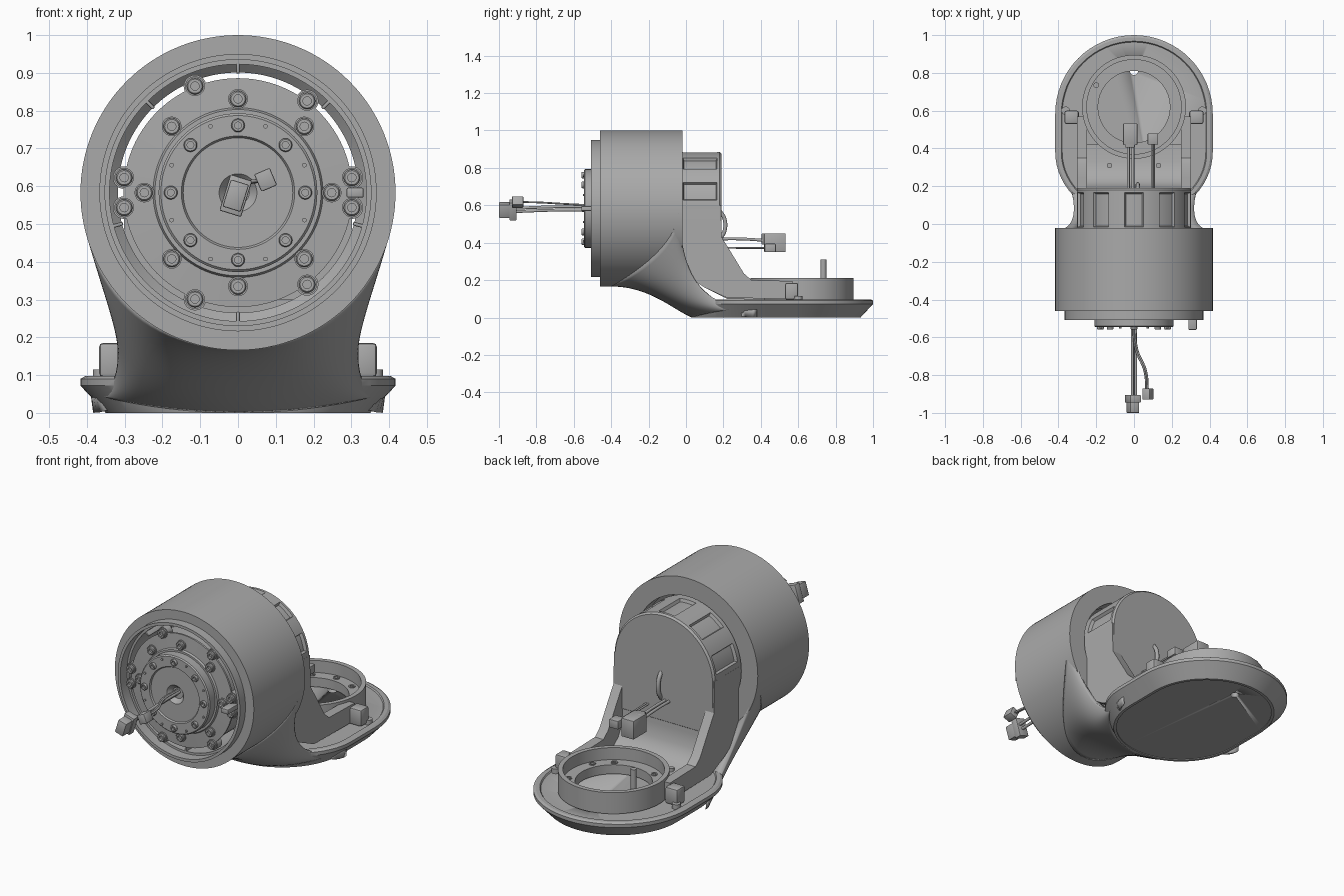
import bpy, bmesh
from math import sin, cos, pi, radians
from mathutils import Vector, Matrix

cube = bpy.data.objects.get("Cube")
if cube:
    bpy.data.objects.remove(cube)

grey = bpy.data.materials.new("satin grey")
grey.use_nodes = True
COLOUR = (0.4, 0.4, 0.4, 1)
grey.diffuse_color = COLOUR
grey.node_tree.nodes["Principled BSDF"].inputs["Base Color"].default_value = COLOUR

AXIS_Z = 0.583          # height of the drum axis
RING_Y = 0.62           # centre of the rear mounting ring


def finish(name, bm, angle=30):
    bmesh.ops.remove_doubles(bm, verts=bm.verts, dist=1e-5)
    bmesh.ops.recalc_face_normals(bm, faces=bm.faces)
    me = bpy.data.meshes.new(name)
    bm.to_mesh(me)
    bm.free()
    me.shade_smooth()
    me.set_sharp_from_angle(angle=radians(angle))
    me.materials.append(grey)
    ob = bpy.data.objects.new(name, me)
    bpy.context.collection.objects.link(ob)
    return ob


def bridge(bm, loops, closed=True):
    """Skin rows of points with quads."""
    rows = [[bm.verts.new(p) for p in loop] for loop in loops]
    n = len(rows[0])
    for a, b in zip(rows, rows[1:]):
        for i in range(n if closed else n - 1):
            j = (i + 1) % n
            bm.faces.new((a[i], a[j], b[j], b[i]))
    return rows


def lathe(name, profile, centre, axis="Y", segs=64, closed=True):
    """Spin (radius, height) points; heights run along the axis."""
    bm = bmesh.new()
    loops = []
    for r, h in profile + profile[:1] * closed:
        r = max(r, 1e-6)
        ring = [(r * cos(2 * pi * k / segs), r * sin(2 * pi * k / segs)) for k in range(segs)]
        loops.append([Vector((u, h, v) if axis == "Y" else (u, v, h)) + Vector(centre) for u, v in ring])
    bridge(bm, loops)
    return finish(name, bm)


def disc(name, r, h0, h1, centre, axis="Y", segs=64):
    return lathe(name, [(0, h0), (r, h0), (r, h1), (0, h1)], centre, axis, segs, False)


def box(name, centre, size, turn=0, axis="Y", bevel=0.004):
    bm = bmesh.new()
    bmesh.ops.create_cube(bm, size=1, matrix=Matrix.Translation(centre)
                          @ Matrix.Rotation(turn, 4, axis) @ Matrix.Diagonal((*size, 1)))
    bmesh.ops.bevel(bm, geom=bm.edges[:], offset=bevel, segments=2, affect="EDGES", profile=0.5)
    return finish(name, bm)


def slab(name, profile, x0, x1):
    """Extrude a (y, z) side profile from x0 to x1."""
    bm = bmesh.new()
    a, b = bridge(bm, [[(x, y, z) for y, z in profile] for x in (x0, x1)])
    bm.faces.new(a)
    bm.faces.new(b)
    return finish(name, bm)


def cable(name, points, r=0.008):
    cu = bpy.data.curves.new(name, "CURVE")
    cu.dimensions = "3D"
    cu.bevel_depth, cu.bevel_resolution, cu.use_fill_caps = r, 3, True
    sp = cu.splines.new("BEZIER")
    sp.bezier_points.add(len(points) - 1)
    for bp, p in zip(sp.bezier_points, points):
        bp.co = p
        bp.handle_left_type = bp.handle_right_type = "AUTO"
    cu.materials.append(grey)
    bpy.context.collection.objects.link(bpy.data.objects.new(name, cu))


hub = (0, 0, AXIS_Z)

# Drum housing with its thin front collar and rear lip
lathe("drum_housing", [(.417, -.46), (.417, -.02), (.318, -.02), (.318, -.1), (.34, -.12), (.34, -.45),
                       (.352, -.45), (.352, -.507), (.367, -.507), (.367, -.46)], hub, segs=128)

# Curved neck that flows from the drum down to the base
bm = bmesh.new()
rows = []
STEPS, SPAN = 24, 48
for i in range(STEPS + 1):
    t = i / STEPS
    w = ((1 - t) ** 3, 3 * t * (1 - t) ** 2, 3 * t * t * (1 - t), t ** 3)
    row = []
    for k in range(SPAN + 1):
        a = pi * (k / SPAN - 0.5)
        s, c = sin(a), cos(a)
        low = AXIS_Z - .417 * c
        path = (Vector((.417 * s, -.40 + .36 * s * s, low)),
                Vector((.33 * s if abs(s) > 1 else s * (.417 - .087 * s * s), -.2 * c * c - .02 * s * s, low - .28 * s * s)),
                Vector((s * (.32 - .06 * s * s), -.08 * c * c + .02 * s * s, .05)),
                Vector((.39 * s, .38 - .35 * c, .05 * s * s)))
        row.append(sum((p * f for p, f in zip(path, w)), Vector()))
    rows.append(row)
bridge(bm, rows, False)
neck = finish("neck_shell", bm, 40)
inward = neck.data.polygons[len(neck.data.polygons) // 2 + SPAN // 2].normal.z > 0
mod = neck.modifiers.new("thickness", "SOLIDIFY")
mod.thickness, mod.offset = .05, 1 if inward else -1


# Oval base with chamfered underside
def oval(rx, near, z, n=32):
    far = [(rx * cos(pi * k / n), .583 + rx * sin(pi * k / n), z) for k in range(n + 1)]
    return far + [(-rx * cos(pi * k / n), .38 - near * sin(pi * k / n), z) for k in range(n + 1)]


bm = bmesh.new()
rings = bridge(bm, [oval(*p) for p in ((.335, .335, .004), (.335, .335, 0), (.35, .35, 0), (.417, .36, .072),
                                      (.417, .36, .09), (.405, .35, .097), (.385, .33, .097), (.38, .325, .09))])
bm.faces.new(rings[0])
bm.faces.new(rings[-1])
base = finish("base_plate", bm)
cutter = disc("hole_cutter", .022, -.1, .2, (0, .81, 0), "Z", 24)
cutter.hide_render = True
cutter.display_type = "WIRE"
cutter.hide_set(True)
cut = base.modifiers.new("drain_hole", "BOOLEAN")
cut.object, cut.operation = cutter, "DIFFERENCE"

# Motor tub: arched can with recessed panels
bm = bmesh.new()
SEG = 60
arch = [(.302 * cos(pi * k / SEG), AXIS_Z + .302 * sin(pi * k / SEG)) for k in range(SEG + 1)]
arch += [(-.302, .3), (.302, .3)]
front, mid, edge, back = bridge(bm, [[(x * f, y, AXIS_Z + (z - AXIS_Z) * f) for x, z in arch]
                                     for y, f in ((-.06, 1), (-.03, 1), (.18, 1), (.19, .97))])
bm.faces.new(front)
bm.faces.new(back)
bmesh.ops.recalc_face_normals(bm, faces=bm.faces)
panels = []
for k in range(SEG):
    if 2 <= k % 12 <= 9:
        quad = {mid[k], mid[k + 1], edge[k], edge[k + 1]}
        panels += [f for f in mid[k].link_faces if set(f.verts) == quad]
bmesh.ops.inset_region(bm, faces=panels, thickness=.014, use_even_offset=True)
bmesh.ops.inset_region(bm, faces=panels, thickness=.006, depth=-.016)
finish("motor_tub", bm, 25)
disc("motor_body", .293, -.46, -.05, hub)

# Bracket floor and side rails
slab("bracket_floor", [(0, .36), (.185, .4), (.187, .28), (.2, .21), (.225, .165), (.27, .13), (.33, .115), (.42, .11),
                       (.42, .095), (.22, .1), (.1, .16), (0, .24)], -.26, .26)
for side, label in ((1, "left"), (-1, "right")):
    slab(label + "_rail", [(-.04, .6), (.187, .6), (.19, .43), (.24, .35), (.31, .235), (.35, .2), (.57, .195),
                           (.57, .1), (.22, .105), (.1, .16), (-.04, .25)], side * .25, side * .302)
    box(label + "_ear", (side * .33, .565, .14), (.075, .07, .09), bevel=.01)
    disc(label + "_ear_screw", .022, .09, .115, (side * .362, .6, 0), "Z", 20)

# Rear mounting ring with bolt seats and locating pin
lathe("mounting_ring", [(.275, .095), (.275, .21), (.25, .21), (.25, .145), (.19, .145), (.19, .095)],
      (0, RING_Y, 0), "Z", 96)
for x, y in ((0, .24), (.12, .2), (.2, .11), (.2, -.11), (.12, -.19)):
    for sx in {x, -x}:
        lathe("ring_bolt_seat", [(.017, .144), (.017, .15), (.01, .15), (.01, .144)], (sx, RING_Y + y * .93, 0), "Z", 20)
for x in (-.13, .13):
    disc("floor_screw", .014, .1, .135, (x, .31, 0), "Z", 16)
disc("locating_pin", .015, .09, .31, (-.2, .735, 0), "Z", 20)

# Front face disc and raised hub
lathe("face_disc", [(0, -.46), (.293, -.46), (.303, -.47), (.303, -.48), (.225, -.485), (.22, -.495), (0, -.495)],
      hub, segs=96, closed=False)
lathe("hub_plate", [(.21, -.49), (.21, -.54), (.204, -.546), (.15, -.546), (.146, -.54), (.145, -.538), (.05, -.538),
                    (.03, -.515), (0, -.515), (0, -.49)], hub, segs=96, closed=False)


# Socket screws
def screw(angle, r, y, size=.022):
    p = (r * cos(angle), y, AXIS_Z + r * sin(angle))
    lathe("screw_head", [(size, .01), (size, -.014), (size * .85, -.018), (size * .5, -.018), (size * .5, -.006),
                         (0, -.006)], p, segs=20, closed=False)
    lathe("screw_washer", [(size + .004, .006), (size + .004, -.004), (size, -.004), (size, .006)], p, segs=20)


for k in range(8):
    screw(k * pi / 4, .248, -.486)
    screw(k * pi / 4, .178, -.54, .018)
    a = k * pi / 4 + pi / 8
    disc("hub_side_pin", .006, -.522, -.512, (.19 * cos(a), -.03, AXIS_Z + .19 * sin(a)), segs=12)
for deg in (7.5, 53, 112, 172.5, 187.5, 248, 307, 352.5):
    a = radians(deg)
    screw(a, .304, -.484)
    disc("screw_lug", .03, -.48, -.44, (.304 * cos(a), 0, AXIS_Z + .304 * sin(a)), segs=24)

# Radial ribs inside the collar
for deg in (90, 135, 45, 195, 345, 270):
    a = radians(deg)
    box("collar_rib", (.335 * cos(a), -.3, AXIS_Z + .335 * sin(a)), (.04, .3, .01), -a)
box("side_socket", (.31, -.515, AXIS_Z), (.045, .09, .026))

# Front cables and plugs
for dx in (-.009, .009):
    cable("front_wire", [(dx, -.5, AXIS_Z + dx), (dx, -.7, AXIS_Z + dx), (dx, -.92, .575 + dx)])
    cable("front_thin_wire", [(dx * .5, -.5, .6), (.012 + dx * .5, -.66, .608), (.06 + dx * .5, -.78, .615),
                              (.07 + dx * .5, -.89, .618)], .005)
box("front_plug", (-.006, -.965, .575), (.05, .07, .075), .3)
box("front_plug_collar", (-.006, -.925, .575), (.06, .04, .1), .3)
box("front_small_plug", (.073, -.9, .617), (.045, .06, .05), -.4)

# Rear cables and plugs
for dx in (-.012, .012):
    cable("rear_wire", [(-.018 + dx, .15, .42), (-.018 + dx, .3, .42), (-.018 + dx, .45, .41)])
    cable("rear_thin_wire", [(.1 + dx * .5, .15, .375), (.1 + dx * .5, .3, .372), (.1 + dx * .5, .44, .372)], .005)
box("rear_plug", (-.02, .475, .4), (.075, .115, .1))
box("rear_plug_collar", (-.02, .43, .42), (.05, .05, .06))
box("rear_small_plug", (.1, .45, .372), (.055, .06, .045))
cable("rear_loop", [(.02, .18, .57), (.02, .205, .53), (.02, .205, .46), (.02, .18, .42)], .011)
